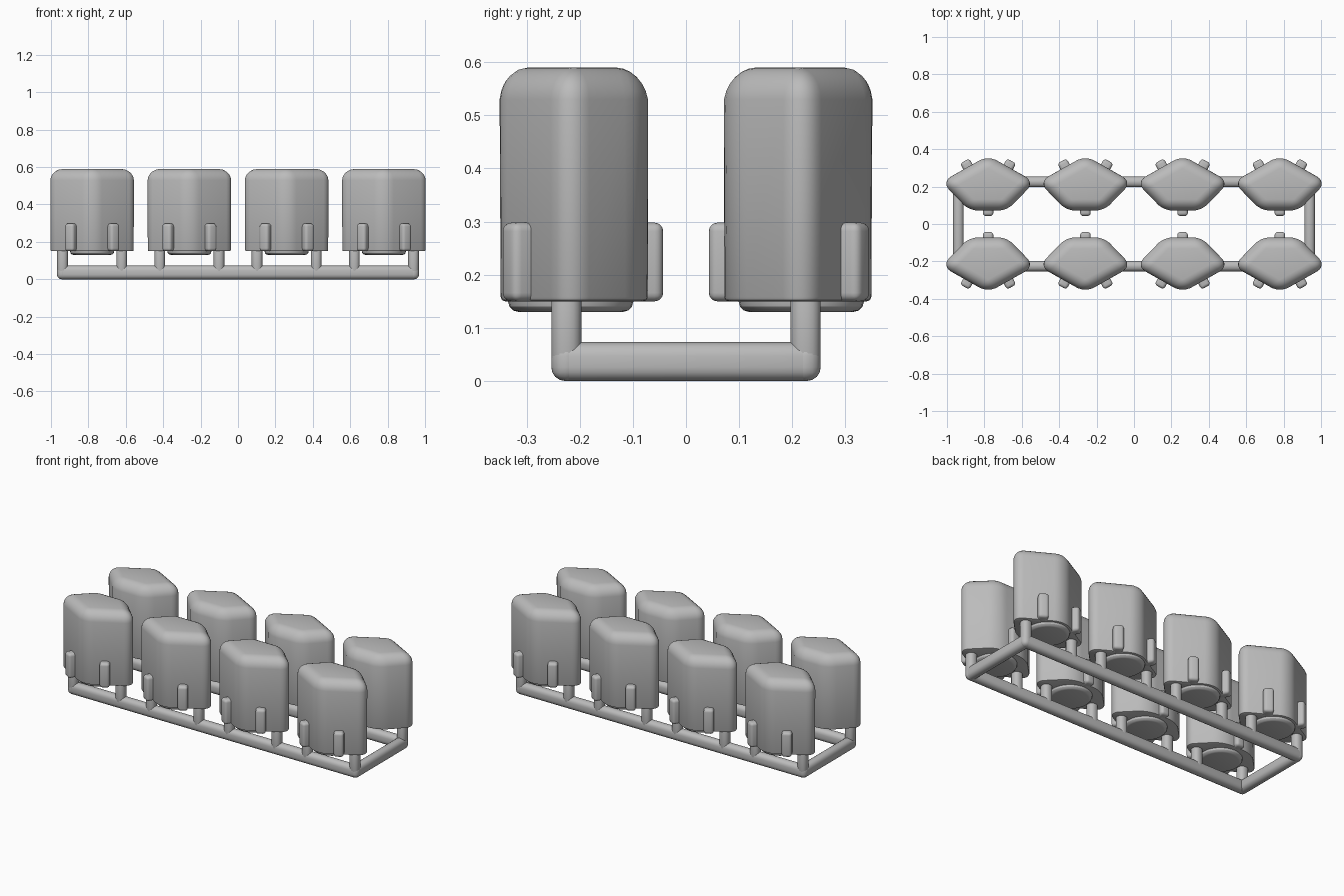
import bpy, bmesh, math
from mathutils import Matrix, Vector

if "Cube" in bpy.data.objects:
    bpy.data.objects.remove(bpy.data.objects["Cube"])

grey = bpy.data.materials.new("plain_grey")
grey.use_nodes = True
COLOUR = (0.5, 0.5, 0.5, 1)
grey.diffuse_color = COLOUR
grey.node_tree.nodes["Principled BSDF"].inputs["Base Color"].default_value = COLOUR

ROW_Y = 0.225
COLUMNS = (-0.78, -0.26, 0.26, 0.78)


def finish(name, bm):
    """Turn a bmesh into a mesh with soft shading and sharp creases."""
    bmesh.ops.recalc_face_normals(bm, faces=bm.faces)
    for face in bm.faces:
        face.smooth = True
    for edge in bm.edges:
        edge.smooth = edge.calc_face_angle(0) < math.radians(30)
    mesh = bpy.data.meshes.new(name)
    bm.to_mesh(mesh)
    bm.free()
    mesh.materials.append(grey)
    return mesh


def place(name, mesh, loc=(0, 0, 0), turn=0):
    obj = bpy.data.objects.new(name, mesh)
    obj.location = loc
    obj.rotation_euler.z = turn
    bpy.context.collection.objects.link(obj)


def round_edges(bm, edges, width, segments=5):
    bmesh.ops.bevel(bm, geom=edges, offset=width, segments=segments,
                    profile=0.5, affect='EDGES', clamp_overlap=True)


def rounded_box(name, size, bevel, segments=4):
    bm = bmesh.new()
    bmesh.ops.create_cube(bm, size=1)
    bmesh.ops.scale(bm, vec=size, verts=bm.verts)
    round_edges(bm, bm.edges[:], bevel, segments)
    return finish(name, bm)


def tank_body():
    """Five-sided prism: peaked outer side (+y), flat inner side."""
    half = [(0.25, 0), (0, 0.141), (-0.25, 0), (-0.1, -0.153), (0.1, -0.153)]
    bm = bmesh.new()
    base = bm.faces.new([bm.verts.new((x, y, 0.15)) for x, y in half])
    ext = bmesh.ops.extrude_face_region(bm, geom=[base], use_keep_orig=True)
    top = [v for v in ext["geom"] if isinstance(v, bmesh.types.BMVert)]
    bmesh.ops.translate(bm, vec=(0, 0, 0.44), verts=top)
    bmesh.ops.recalc_face_normals(bm, faces=bm.faces)
    bm.edges.ensure_lookup_table()
    soft = [e for e in bm.edges if max(v.co.z for v in e.verts) > 0.5]
    round_edges(bm, soft, 0.06, 6)
    rim = [e for e in bm.edges if max(v.co.z for v in e.verts) < 0.151]
    round_edges(bm, rim, 0.008, 2)
    return finish("tank_body", bm)


def base_disc():
    bm = bmesh.new()
    bmesh.ops.create_cone(bm, cap_ends=True, segments=32, radius1=0.118,
                          radius2=0.118, depth=0.04)
    low = [e for e in bm.edges if all(v.co.z < 0 for v in e.verts)]
    round_edges(bm, low, 0.02, 3)
    return finish("base_disc", bm)


body = tank_body()
disc = base_disc()
tab = rounded_box("side_tab", (0.056, 0.08, 0.148), 0.016)
post = rounded_box("post", (0.057, 0.057, 0.16), 0.024)
slope = math.atan2(0.141, 0.25)

# Two rows of four tanks, peaked sides outward
for side, row in ((1, "back"), (-1, "front")):
    turn = 0 if side > 0 else math.pi
    for i, x in enumerate(COLUMNS, 1):
        tag = f"{row}_{i}"
        spin = Matrix.Translation((x, side * ROW_Y, 0)) @ Matrix.Rotation(turn, 4, 'Z')
        place("tank_" + tag, body, spin.translation, turn)
        place("base_disc_" + tag, disc, spin @ Vector((0, -0.008, 0.15)), turn)
        # Tab on the flat inner side
        place("inner_tab_" + tag, tab, spin @ Vector((0, -0.142, 0.224)), turn)
        for s, end in ((1, "a"), (-1, "b")):
            # Tabs square to the sloping outer faces
            place(f"outer_tab_{tag}_{end}", tab,
                  spin @ Vector((s * 0.106, 0.077, 0.224)), turn - s * slope)
            # Posts down to the frame
            place(f"post_{tag}_{end}", post, spin @ Vector((s * 0.158, 0, 0.1)))

# Base frame of four rails
long_rail = rounded_box("long_rail", (1.936, 0.057, 0.073), 0.026)
end_rail = rounded_box("end_rail", (0.057, 0.507, 0.073), 0.026)
for s, long_name, end_name in ((1, "back", "left"), (-1, "front", "right")):
    place(long_name + "_rail", long_rail, (0, s * ROW_Y, 0.0365))
    place(end_name + "_end_rail", end_rail, (s * 0.939, 0, 0.0365))
